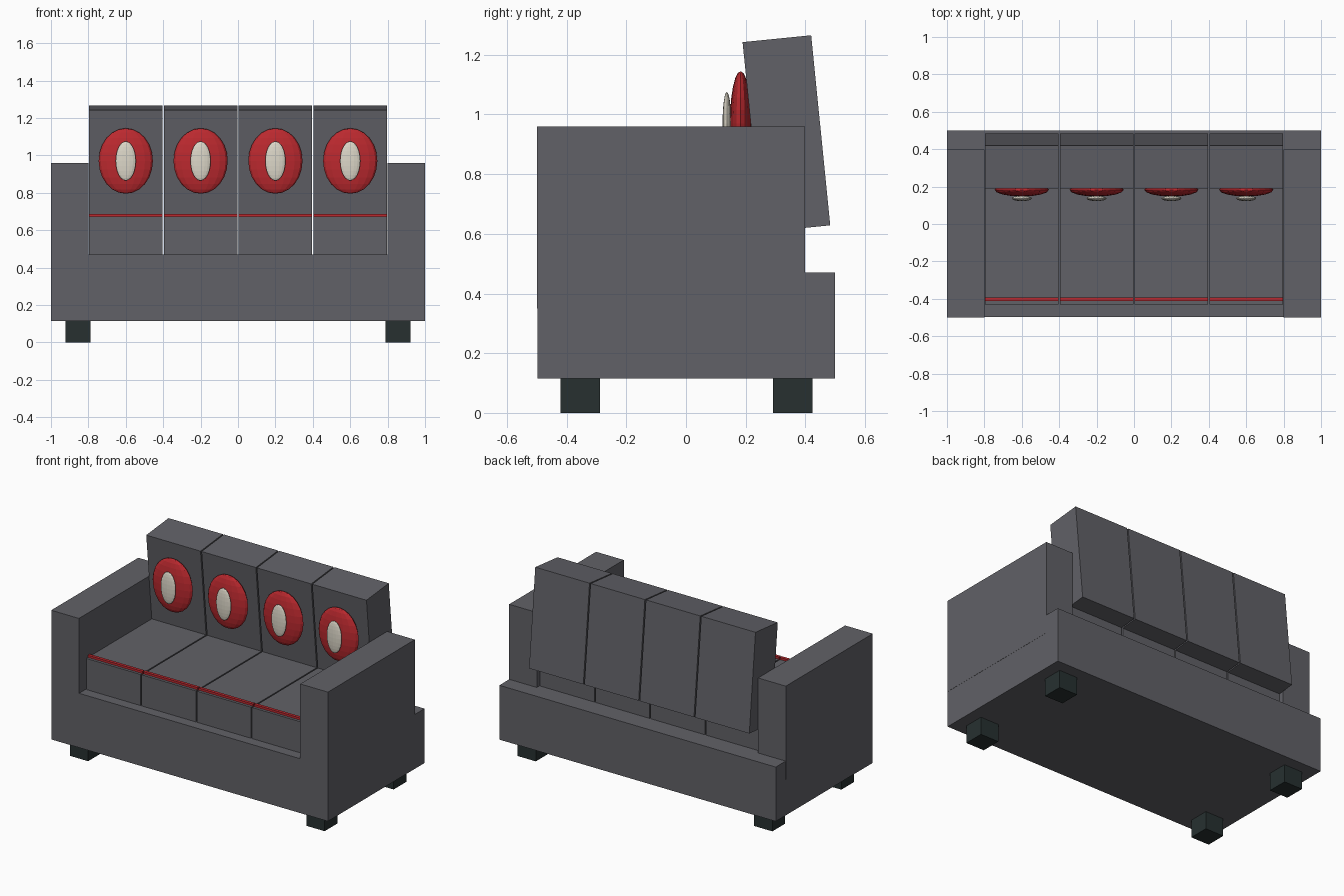
import bpy

if "Cube" in bpy.data.objects:
    bpy.data.objects.remove(bpy.data.objects["Cube"])


def material(name, rgb):
    m = bpy.data.materials.new(name)
    m.diffuse_color = (*rgb, 1)
    m.use_nodes = True
    m.node_tree.nodes["Principled BSDF"].inputs["Base Color"].default_value = m.diffuse_color
    return m


GREY = material("grey_fabric", (0.12, 0.12, 0.135))
RED = material("red_fabric", (0.5, 0.022, 0.028))
CREAM = material("cream_fabric", (0.72, 0.68, 0.58))
DARK = material("dark_wood", (0.02, 0.03, 0.03))


def finish(name, size, mat, tilt=0):
    ob = bpy.context.object
    ob.name = name
    ob.scale = size
    ob.rotation_euler.x = tilt
    ob.data.materials.append(mat)
    return ob


def box(name, centre, size, mat, tilt=0):
    bpy.ops.mesh.primitive_cube_add(size=1, location=centre)
    return finish(name, size, mat, tilt)


def ellipsoid(name, centre, radii, mat):
    bpy.ops.mesh.primitive_uv_sphere_add(segments=16, ring_count=12, radius=1, location=centre)
    return finish(name, radii, mat)


# Base block
box("base", (0, 0.001, 0.2925), (1.998, 0.998, 0.355), GREY)

# Arms and feet, mirrored left and right
for side, s in (("left", -1), ("right", 1)):
    box(f"{side}_arm", (s * 0.9, -0.051, 0.655), (0.2, 0.898, 0.61), GREY)
    for end, y in (("front", -0.355), ("back", 0.358)):
        box(f"{side}_{end}_foot", (s * 0.855, y, 0.0585), (0.132, 0.132, 0.117), DARK)

# Four seats, each with piping, a tilted back cushion and a two-part round pad
for i in range(4):
    x = -0.6 + 0.4 * i
    box(f"seat_cushion_{i + 1}", (x, -0.03, 0.571), (0.392, 0.8, 0.204), GREY)
    box(f"seat_piping_{i + 1}", (x, -0.402, 0.677), (0.393, 0.02, 0.02), RED)
    box(f"back_cushion_{i + 1}", (x, 0.3365, 0.9355), (0.392, 0.231, 0.64), GREY, 0.1)
    ellipsoid(f"red_pad_{i + 1}", (x, 0.183, 0.97), (0.145, 0.036, 0.175), RED)
    ellipsoid(f"cream_pad_{i + 1}", (x, 0.137, 0.97), (0.054, 0.0145, 0.105), CREAM)
